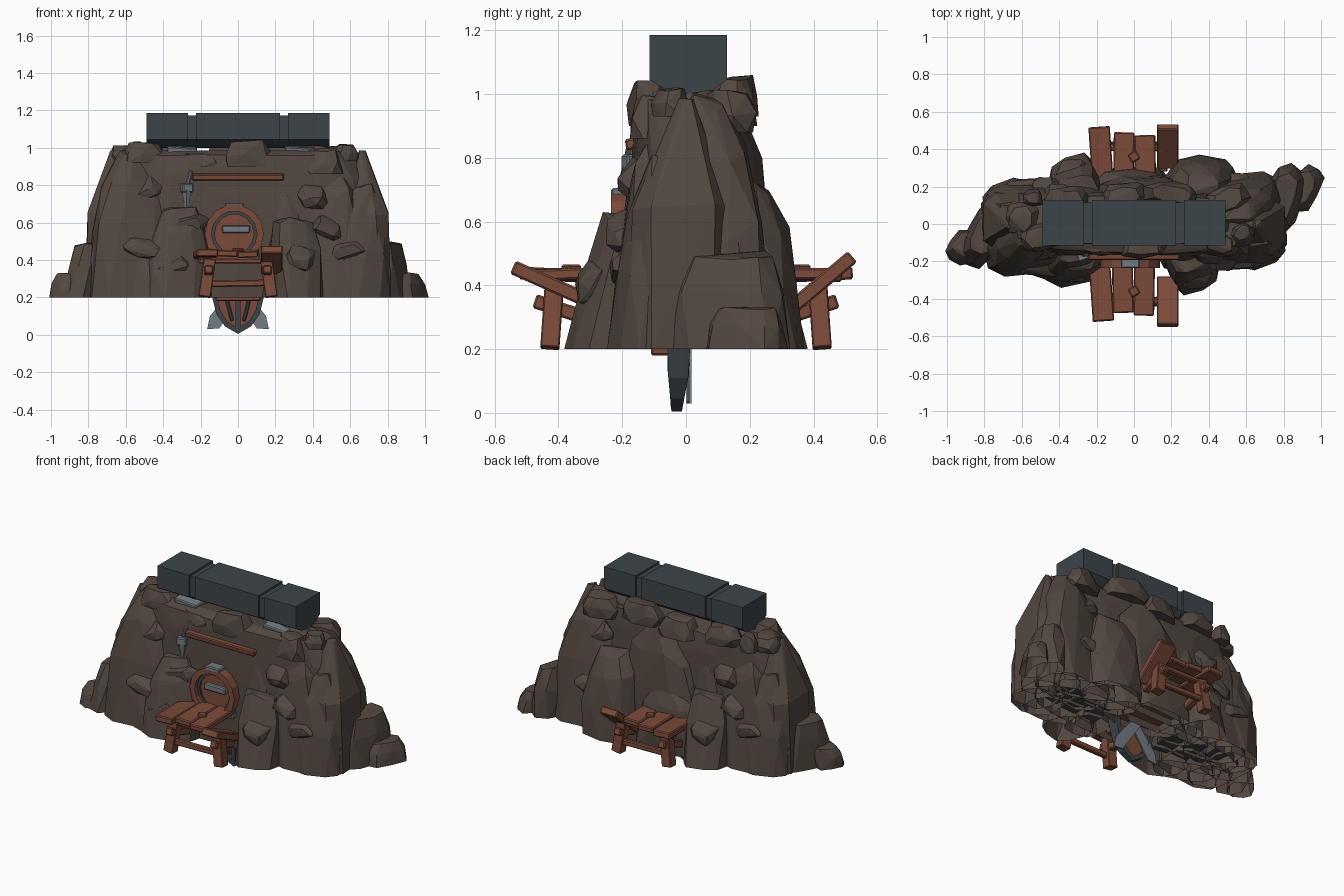
import bpy, bmesh, random
from math import sin, cos, pi, radians
from mathutils import Vector, Matrix

if "Cube" in bpy.data.objects:
    bpy.data.objects.remove(bpy.data.objects["Cube"])

def mat(name, c):
    m = bpy.data.materials.new(name)
    m.diffuse_color = (*c, 1)
    m.use_nodes = True
    m.node_tree.nodes["Principled BSDF"].inputs["Base Color"].default_value = m.diffuse_color
    return m

ROCK = mat("rock", (.085, .064, .051))
WOOD = mat("wood", (.20, .07, .042))
STONE = mat("dark_stone", (.046, .06, .068))
METAL = mat("metal", (.17, .2, .225))

def finish(name, bm, m):
    bmesh.ops.recalc_face_normals(bm, faces=bm.faces)
    me = bpy.data.meshes.new(name)
    bm.to_mesh(me)
    bm.free()
    me.materials.append(m)
    ob = bpy.data.objects.new(name, me)
    bpy.context.collection.objects.link(ob)
    return ob

def rock(name, c, r, z, levels, seed, n=9, ang=0, jit=.13, power=.75, lean=(0, 0)):
    """Faceted boulder: convex hull of jittered rings; levels = (height fraction, scale)."""
    rnd = random.Random(seed)
    bm = bmesh.new()
    rot = Matrix.Rotation(radians(ang), 3, 'Z')
    for k, (f, s) in enumerate(levels):
        off = rnd.random()
        for i in range(n):
            a = 2 * pi * (i + off) / n
            j = s * (1 - rnd.random() * jit)
            x, y = [abs(v) ** power * (1 if v > 0 else -1) for v in (cos(a), sin(a))]
            p = rot @ Vector((x * r[0] * j, y * r[1] * j, 0))
            dz = 0 if k == 0 else (rnd.random() - .75) * jit * (z[1] - z[0]) * .8
            bm.verts.new((c[0] + p.x + lean[0] * f, c[1] + p.y + lean[1] * f,
                          z[0] + f * (z[1] - z[0]) + dz))
    out = bmesh.ops.convex_hull(bm, input=bm.verts)
    junk = [g for g in out["geom_interior"] + out["geom_unused"] if isinstance(g, bmesh.types.BMVert)]
    bmesh.ops.delete(bm, geom=list(set(junk)), context='VERTS')
    if z[0] == .2:   # mound is open underneath
        low = [f for f in bm.faces if all(v.co.z < .2001 for v in f.verts)]
        bmesh.ops.delete(bm, geom=low, context='FACES')
    return finish(name, bm, ROCK)

def box(name, c, s, m, rot=(0, 0, 0), bev=.006):
    bm = bmesh.new()
    bmesh.ops.create_cube(bm, size=1)
    bmesh.ops.scale(bm, vec=s, verts=bm.verts)
    bmesh.ops.bevel(bm, geom=bm.edges[:], offset=bev, segments=1, affect='EDGES')
    ob = finish(name, bm, m)
    ob.location = c
    ob.rotation_euler = [radians(a) for a in rot]
    return ob

def plate(name, pts, y0, y1, m, hole=None):
    """Extrude an x/z outline along y; optional inner outline makes a frame."""
    bm = bmesh.new()
    n = len(pts)
    ring = lambda p, y: [bm.verts.new((a, y, b)) for a, b in p]
    loops = [ring(pts, y0), ring(pts, y1)]
    if hole:
        loops += [ring(hole, y1), ring(hole, y0)]
    else:
        bm.faces.new(loops[0])
        bm.faces.new(loops[1])
    for k in range(4 if hole else 1):
        A, B = loops[k], loops[(k + 1) % len(loops)]
        for i in range(n):
            bm.faces.new((A[i], A[(i + 1) % n], B[(i + 1) % n], B[i]))
    return finish(name, bm, m)

# Central ridge and boulders: centre, radii, top z, levels, turn, lean (repeated half a turn about z)
BIG = [(0, 1), (.4, .95), (.75, .8), (1, .5)]
TALL = [(0, 1), (.5, .92), (.8, .75), (1, .35)]
FLAT = [(0, 1), (.6, .93), (1, .72)]
SPIRE = [(0, 1), (.58, 1), (1, .15)]
rock("rock_core", (0, 0), (.76, .19), (.2, 1.0), [(0, 1), (.55, .98), (.8, .92), (.97, .86)],
     4, n=18, jit=.08, power=.7)
masses = [
    ((-.56, -.13), (.26, .16), .99, TALL, 10, (0, .07)),
    ((-.33, -.19), (.2, .15), .68, BIG, 8, (.02, .05)),
    ((-.52, -.18), (.2, .11), .52, BIG, -18, (0, .04)),
    ((.31, -.23), (.15, .15), .63, FLAT, 20, (-.02, .07)),
    ((.24, -.13), (.13, .13), .88, TALL, 0, (.04, .06)),
    ((.50, -.12), (.2, .14), .92, TALL, -8, (-.02, .06)),
    ((.65, -.1), (.17, .15), .8, BIG, 10, (0, .05)),
    ((.685, -.03), (.14, .16), .99, SPIRE, 0, (-.02, .03)),
    ((.68, .13), (.13, .13), .68, BIG, 0, (0, -.03)),
]
for i, (c, r, top, lv, ang, ln) in enumerate(masses):
    for s, side in ((1, "front"), (-1, "back")):
        rock(f"boulder_{side}_{i}", (c[0] * s, c[1] * s), r, (.2, top), lv, 30 + i,
             7 if lv is SPIRE else 10, ang + (0 if s > 0 else 180),
             jit=.05 if lv is SPIRE else .13, power=.55 if lv is SPIRE else .75,
             lean=(ln[0] * s, ln[1] * s))
# End boulders and filled rear centre
for name, c, r, z, lv, sd, ang, ln in [
        ("right_end_boulder", (.80, .13), (.11, .21), .50, FLAT, 61, -20, (-.02, 0)),
        ("right_toe", (.92, .19), (.08, .14), .33, FLAT, 62, -25, (-.02, 0)),
        ("left_end_boulder", (-.81, -.07), (.1, .18), .49, FLAT, 63, -25, (.02, .02)),
        ("left_toe", (-.92, -.13), (.085, .1), .33, FLAT, 64, -35, (.02, .02)),
        ("rear_boulder_low", (-.02, .19), (.24, .13), .60, BIG, 71, 0, (0, 0)),
        ("rear_boulder_high", (.05, .13), (.3, .15), .93, TALL, 72, 0, (0, 0)),
        ("rear_boulder_side", (.36, .23), (.2, .15), .72, BIG, 73, 0, (0, -.03))]:
    rock(name, c, r, (.2, z), lv, sd, 9, ang, lean=ln)

# Loose slabs on the summit: x, y, rx, ry, z0, z1, turn
LOOSE = [(0, 1), (.5, 1.0), (1, .7)]
for i, (x, y, rx, ry, a, b, t) in enumerate([
        (.06, -.12, .15, .07, .9, 1.04, 5), (-.22, -.11, .13, .06, .9, .97, -8),
        (-.5, -.07, .13, .09, .92, 1.03, 12), (.45, -.1, .12, .08, .86, .99, -15),
        (.58, -.05, .07, .06, .93, 1.02, 30), (-.36, .13, .13, .08, .93, 1.04, 10),
        (.2, .16, .17, .07, .93, 1.06, -6), (.5, .13, .13, .09, .88, 1.01, 20),
        (-.54, .14, .06, .05, .93, 1.03, 0), (-.05, .15, .14, .08, .9, 1.02, 8),
        (.39, .02, .14, .11, .92, 1.02, 0), (-.6, .03, .1, .1, .92, 1.01, 0)]):
    rock(f"summit_rock_{i}", (x, y), (rx, ry), (a, b), LOOSE, 100 + i, 7, t, jit=.22)

# Slanting ledge slabs on both flanks: x, y, z, half-length, pitch, roll
for i, (x, y, z, r, p, q) in enumerate([
        (-.3, -.19, .6, .15, 25, -8), (-.48, -.22, .47, .17, 30, 12), (-.36, -.26, .38, .12, 35, -20),
        (.48, -.19, .58, .1, 30, 25), (.58, -.18, .47, .12, 35, -15), (-.62, -.17, .6, .1, 40, 20),
        (.4, -.16, .75, .1, 45, 10), (.33, -.3, .42, .1, 60, 15), (-.5, -.14, .78, .1, 50, -25)]):
    for s in (1, -1):
        ob = rock(f"ledge_{'front' if s > 0 else 'back'}_{i}", (0, 0), (r, .08), (-.035, .035), LOOSE,
                  200 + i, 7, jit=.3)
        ob.location = (x * s, y * s, z)
        ob.rotation_euler = (radians(p), radians(q), 0 if s > 0 else pi)

# Capstone: chamfered underside, three blocks with recessed joints
def cap(name, x0, x1, inset):
    prof = [(-.115 + inset, 1.185 - inset), (.128 - inset, 1.185 - inset), (.128 - inset, 1.045),
            (.085, 1.012), (0, 1.0), (-.06, 1.012), (-.115 + inset, 1.045)]
    ob = plate(name, prof, x0, x1, STONE)
    for v in ob.data.vertices:
        v.co = (v.co.y, v.co.x, v.co.z)
    ob.data.flip_normals()

for i, (a, b) in enumerate([(-.49, -.268), (-.225, .225), (.268, .49)]):
    cap(f"capstone_block_{i}", a, b, 0)
for i, x in enumerate((-.2475, .2475)):
    cap(f"capstone_joint_{i}", x - .03, x + .03, .012)
for i, x in enumerate((-.3, .33)):
    box(f"capstone_bracket_{i}", (x, -.02, .985), (.16, .17, .05), METAL, (6, 4, 0))

# Broken timber trestles, front and (half-turn) back
def trestle(side, s):
    def b(name, c, size, rot, bev=.006):
        box(f"{side}_{name}", (c[0] * s, c[1] * s, c[2]), size, WOOD,
            (rot[0], rot[1], rot[2] + (0 if s > 0 else 180)), bev)
    b("plank_left", (-.175 * s, -.35, .43), (.115, .34, .04), (-3, 0, 4))
    b("plank_mid_left", (-.06, -.32, .435), (.112, .31, .035), (0, 2, 1))
    b("plank_mid_right", (.055, -.33, .435), (.11, .32, .035), (2, -2, -1))
    b("plank_right", (.18 * s, -.415, .40), (.115, .28, .045), (-24 if s > 0 else -40, 0, 0))
    b("front_rail", (0, -.41, .395), (.42, .04, .03), (0, 0, 0))
    b("low_rail", (0, -.425, .275), (.31, .03, .035), (0, -1, 0))
    for k, x in ((0, -.165), (1, .165)):
        b(f"leg_{k}", (x, -.42, .304), (.065, .06, .205), (-4, -8 if x > 0 else 8, 0), .004)
        b(f"brace_{k}", (x * .95, -.38, .32), (.045, .2, .045), (-18, 0, 0))
    b("peg", (0, -.36, .455), (.05, .05, .02), (0, 0, 30))
trestle("front", 1)
trestle("back", -1)

# Lintel beam and hanging spike
box("lintel_beam", (0, -.16, .845), (.49, .06, .035), WOOD, (8, 0, 0))
bm = bmesh.new()
bmesh.ops.create_cone(bm, segments=6, radius1=.004, radius2=.03, depth=.13)
finish("hanging_spike", bm, METAL).location = (-.275, -.17, .71)
box("spike_socket", (-.275, -.17, .785), (.06, .05, .05), METAL, (0, 0, 20))
box("spike_hook", (-.26, -.16, .84), (.02, .03, .08), METAL, (0, 15, 0))

# Round banded wooden shield in the alcove
def circle(r, n=14, cx=-.02, cz=.54):
    return [(cx + r * cos(2 * pi * i / n), cz + r * sin(2 * pi * i / n)) for i in range(n)]
plate("round_rim", circle(.158), -.235, -.12, WOOD, circle(.122))
plate("round_inner_band", circle(.122), -.21, -.13, STONE, circle(.105))
plate("round_panel", circle(.108), -.2, -.13, WOOD)
box("round_top_clasp", (-.02, -.19, .69), (.1, .09, .03), METAL)
box("round_crossbar", (-.01, -.21, .565), (.15, .03, .04), METAL)
for i, z in enumerate((.42, .235)):
    box(f"clasp_{i}", (.06, -.2 + .08 * i, z), (.11, .04, .04), METAL)

# Pointed shield hanging below the mound, thinning towards its tip
half = [(.135, .42), (.145, .3), (.138, .2), (.115, .11), (.07, .045)]
outline = half + [(0, .005)] + [(-x, z) for x, z in reversed(half)]
inner = [(x * .82, .03 + z * .92) for x, z in outline]
shield = [plate("pointed_rim", outline, -.058, .012, STONE, inner),
          plate("pointed_panel", inner, -.04, -.01, WOOD),
          plate("pointed_rib", [(-.018, .42), (.018, .42), (.012, .02), (-.012, .02)], -.06, -.02, STONE)]
for ob in shield:
    for v in ob.data.vertices:
        v.co.y = -.035 + (v.co.y + .035) * min(1, .45 + v.co.z * 4)
for s in (-1, 1):
    box(f"pointed_strap_{s}", (s * .055, -.04, .17), (.02, .02, .2), STONE, (0, s * 14, 0))
box("shield_block", (0, -.08, .2), (.24, .06, .04), WOOD)

# Crossed blades behind the pointed shield
for s in (-1, 1):
    blade = [(s * .165, .03), (s * .15, .1), (s * -.06, .36), (s * -.1, .33), (s * .1, .035)]
    plate(f"blade_{s}", blade, .006 + .004 * s, .014 + .004 * s, METAL)

# Foundation stones and floor boards inside the open base
for s in (-1, 1):
    for k in range(3):
        box(f"foundation_{s}_{k}", (s * (.28 + .14 * k), .02 * (k - 1), .26), (.12, .2, .08),
            STONE, (0, 0, 9 * (k - 1)))
box("floor_boards", (0, .1, .26), (.36, .22, .03), WOOD)
